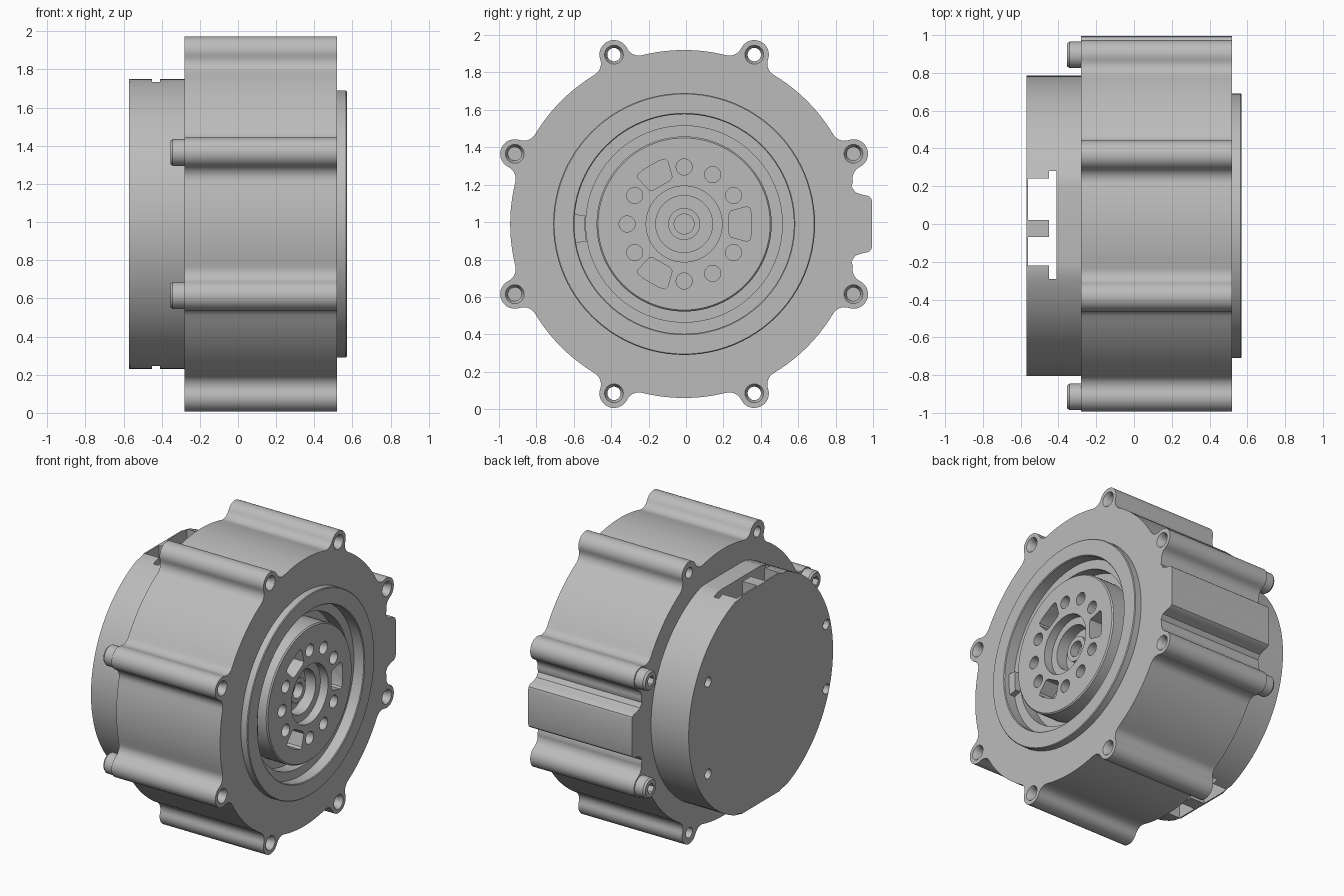
import bpy, bmesh
from math import sin, cos, pi, radians, acos, atan2, hypot

CY, CZ = -0.01, 0.99   # main axis runs along x through here

if "Cube" in bpy.data.objects:
    bpy.data.objects.remove(bpy.data.objects["Cube"], do_unlink=True)

grey = bpy.data.materials.new("machined_grey")
grey.use_nodes = True
COLOUR = (0.5, 0.5, 0.5, 1)
grey.diffuse_color = COLOUR
grey.node_tree.nodes["Principled BSDF"].inputs["Base Color"].default_value = COLOUR


def finish(name, bm):
    bmesh.ops.recalc_face_normals(bm, faces=bm.faces[:])
    mesh = bpy.data.meshes.new(name)
    bm.to_mesh(mesh)
    bm.free()
    mesh.materials.append(grey)
    ob = bpy.data.objects.new(name, mesh)
    bpy.context.collection.objects.link(ob)
    return ob


def add_prism(bm, pts, x0, x1, y=0, z=0):
    """Extrude a (y, z) outline along x."""
    rings = [[bm.verts.new((x, CY + y + a, CZ + z + b)) for a, b in pts] for x in (x0, x1)]
    n = len(pts)
    bm.faces.new(rings[0])
    bm.faces.new(rings[1])
    for i in range(n):
        j = (i + 1) % n
        bm.faces.new((rings[0][i], rings[0][j], rings[1][j], rings[1][i]))


def prism(name, pts, x0, x1, y=0, z=0):
    bm = bmesh.new()
    add_prism(bm, pts, x0, x1, y, z)
    return finish(name, bm)


def lathe(name, profile, y=0, z=0, steps=96, closed=False):
    """Spin an (x, radius) profile about an axis parallel to x."""
    bm = bmesh.new()
    vs = [bm.verts.new((x, CY + y + r, CZ + z)) for x, r in profile]
    es = [bm.edges.new(p) for p in zip(vs, vs[1:])]
    if closed:
        es.append(bm.edges.new((vs[-1], vs[0])))
    bmesh.ops.spin(bm, geom=vs + es, cent=(0, CY + y, CZ + z), axis=(1, 0, 0),
                   angle=2 * pi, steps=steps, use_duplicate=False)
    bmesh.ops.remove_doubles(bm, verts=bm.verts[:], dist=1e-5)
    return finish(name, bm)


def circle(r, n=24, y=0, z=0):
    return [(y + r * cos(2 * pi * i / n), z + r * sin(2 * pi * i / n)) for i in range(n)]


def arc(cy, cz, r, a0, a1, n):
    return [(cy + r * cos(a0 + (a1 - a0) * i / n), cz + r * sin(a0 + (a1 - a0) * i / n))
            for i in range(n + 1)]


def rotate(pts, a):
    return [(y * cos(a) - z * sin(a), y * sin(a) + z * cos(a)) for y, z in pts]


def box(y0, y1, h):
    return [(y0, -h), (y1, -h), (y1, h), (y0, h)]


def cut(ob, cutter):
    mod = ob.modifiers.new("cut", "BOOLEAN")
    mod.operation, mod.solver, mod.object = "DIFFERENCE", "EXACT", cutter
    bpy.ops.object.select_all(action="DESELECT")
    bpy.context.view_layer.objects.active = ob
    ob.select_set(True)
    bpy.ops.object.modifier_apply(modifier=mod.name)
    bpy.data.objects.remove(cutter, do_unlink=True)


def cut_prisms(ob, items):
    bm = bmesh.new()
    for pts, x0, x1 in items:
        add_prism(bm, pts, x0, x1)
    cut(ob, finish("cutter", bm))


# Housing outline: round body, eight filleted bolt lobes, one side tab
R, D, RL, RF = 0.93, 0.98, 0.078, 0.07
phi = acos(((R + RF) ** 2 + D ** 2 - (RL + RF) ** 2) / (2 * (R + RF) * D))
fy, fz = (R + RF) * cos(phi), (R + RF) * sin(phi)
to_lobe = atan2(-fz, D - fy)
start, end = pi + phi, to_lobe + (2 * pi if to_lobe < 0 else 0)
upper = arc(fy, fz, RF, start, end, 7)            # body to lobe fillet
tip = atan2(fz, fy - D)
lobe = [(y, -z) for y, z in upper] + arc(D, 0, RL, -tip, tip, 18)[1:-1] + upper[::-1]
lobe_angles = [radians(22.5 + 45 * k) for k in range(8)]
half_tab = [(0.895, 0.2), (0.915, 0.17), (0.95, 0.157), (0.985, 0.15), (1.0, 0.138), (1.005, 0.12)]
outline = []
for k, a in enumerate(lobe_angles):
    outline += rotate(lobe, a)
    if k == 7:
        outline += [(y, -z) for y, z in half_tab] + half_tab[::-1]
    else:
        outline += arc(0, 0, R, a + phi, a + pi / 4 - phi, 12)[1:-1]
housing = prism("housing", outline, -0.28, 0.52)
cut(housing, lathe("cutter", [(0.40, 0), (0.40, 0.587), (0.6, 0.587), (0.6, 0)]))

# Bolt holes through the lobes, with countersinks at the front face
lobe_centres = [(D * cos(a), D * sin(a)) for a in lobe_angles]
cut_prisms(housing, [(circle(0.036, 20, y, z), -0.3, 0.6) for y, z in lobe_centres])
for y, z in lobe_centres:
    cut(housing, lathe("cutter", [(0.49, 0), (0.49, 0.034), (0.53, 0.056), (0.53, 0)], y, z, 24))

# Raised flange ring and stepped recess behind it
lathe("front_flange", [(0.51, 0.587), (0.51, 0.70), (0.565, 0.70), (0.57, 0.695),
                       (0.57, 0.592), (0.565, 0.587)], closed=True)
lathe("recess_step", [(0.39, 0.525), (0.39, 0.588), (0.49, 0.588), (0.49, 0.525)], closed=True)
key = arc(0, 0, 0.53, radians(175), radians(190), 5) + arc(0, 0, 0.589, radians(190), radians(175), 5)
prism("recess_key", key, 0.45, 0.53)

# Output disc with stepped bore and centre hub
disc = lathe("output_disc", [(0.39, 0), (0.39, 0.468), (0.552, 0.468), (0.56, 0.46), (0.56, 0.203),
                             (0.50, 0.203), (0.50, 0.152), (0.42, 0.152), (0.42, 0.085),
                             (0.47, 0.085), (0.47, 0.053), (0.41, 0.053), (0.41, 0)])
holes = [(circle(0.043, 24, 0.305 * cos(radians(a)), 0.305 * sin(radians(a))), 0.44, 0.6)
         for a in range(0, 360, 30) if a % 120]
half_pocket = [(0.24, 0.05), (0.25, 0.07), (0.335, 0.092), (0.352, 0.085), (0.36, 0.05)]
pocket = half_pocket + [(y, -z) for y, z in half_pocket[::-1]]
pockets = [(rotate(pocket, radians(a)), 0.45, 0.6) for a in (0, 120, 240)]
cut_prisms(disc, holes + pockets)

# Rear cover: round with flat top and bottom, softened back rim
cover_pts = [(y, max(-0.76, min(0.76, z))) for y, z in circle(0.795, 120)]
flat_free = [p for i, p in enumerate(cover_pts)
             if abs(p[1]) < 0.76 or abs(cover_pts[i - 1][1]) < 0.76
             or abs(cover_pts[(i + 1) % len(cover_pts)][1]) < 0.76]
bm = bmesh.new()
add_prism(bm, flat_free, -0.57, -0.27)
rim = [e for e in bm.edges if all(v.co.x < -0.56 for v in e.verts)]
bmesh.ops.bevel(bm, geom=rim, offset=0.012, segments=2, affect="EDGES", profile=0.5)
cover = finish("rear_cover", bm)

# Connector slots through the flats and screw holes in the back
cut_prisms(cover, [(box(-0.28, 0.29, 1), -0.45, -0.41)])
cut_prisms(cover, [(box(0.03, 0.25, 1), -0.56, -0.44), (box(-0.21, -0.06, 1), -0.56, -0.44)])
cut_prisms(cover, [(circle(0.034, 20, y, s * z - 0.02), -0.6, -0.53)
                   for y, z in ((0.58, 0.32), (-0.72, 0.225)) for s in (-1, 1)])

# Socket-head bolts on the four side lobes
for y, z in lobe_centres:
    if abs(y) > abs(z):
        bolt = lathe("bolt_head", [(-0.2, 0), (-0.2, 0.036), (-0.28, 0.036), (-0.28, 0.07), (-0.342, 0.07),
                                   (-0.355, 0.06), (-0.355, 0)], y, z, 32)
        cut(bolt, prism("cutter", circle(0.036, 6), -0.4, -0.31, y, z))

# Smooth curved walls, keep machined edges crisp
bpy.ops.object.select_all(action="DESELECT")
for ob in bpy.context.collection.objects:
    if ob.type == "MESH" and ob.data.materials and ob.data.materials[0] == grey:
        ob.select_set(True)
        bpy.context.view_layer.objects.active = ob
bpy.ops.object.shade_smooth_by_angle(angle=radians(30))
